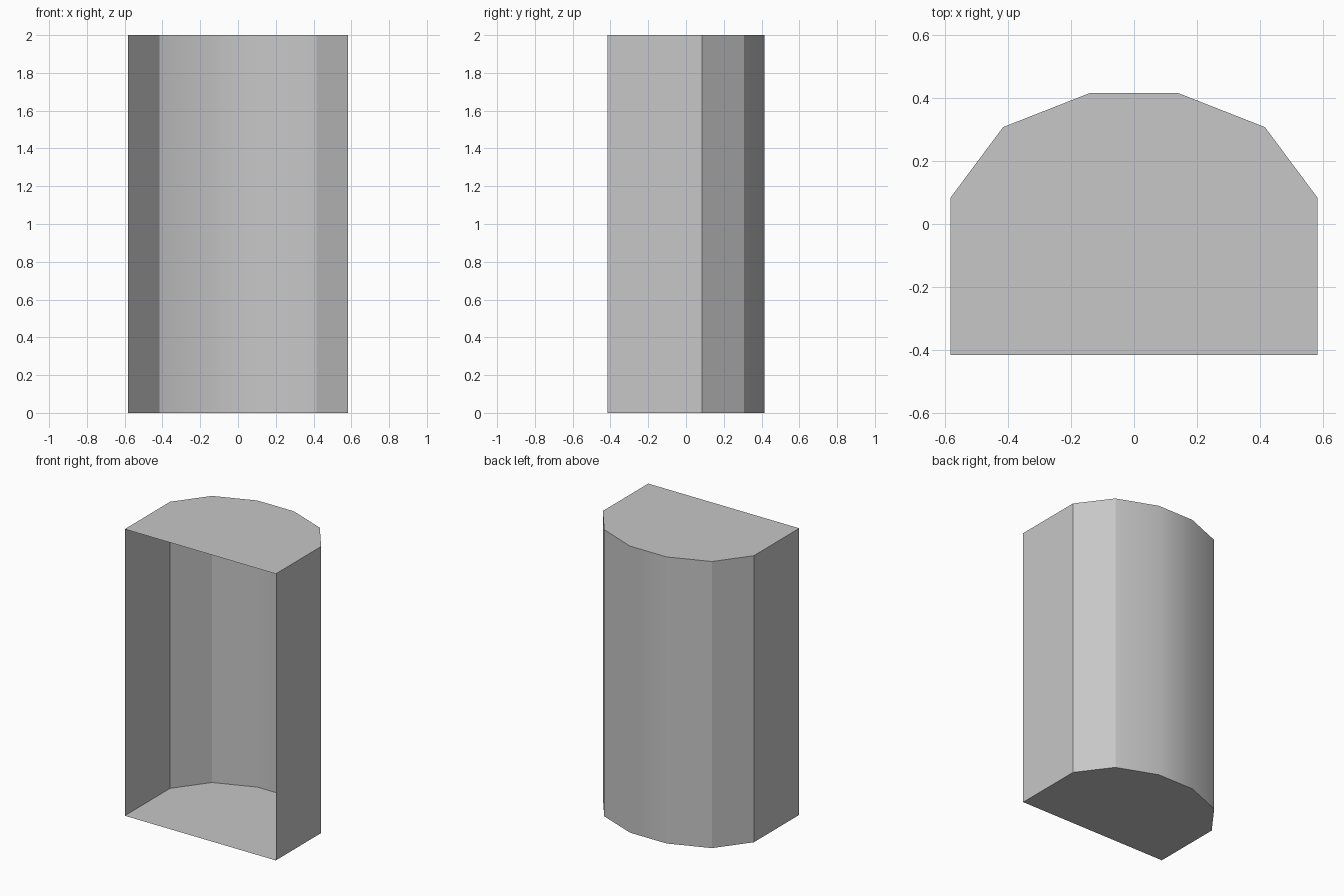
import bpy
import math

cube = bpy.data.objects.get("Cube")
if cube:
    bpy.data.objects.remove(cube, do_unlink=True)

HEIGHT = 2.0
HALF_WIDTH = 0.583

grey = bpy.data.materials.new("light grey")
grey.use_nodes = True
grey.diffuse_color = (0.57, 0.57, 0.57, 1)
grey.node_tree.nodes["Principled BSDF"].inputs["Base Color"].default_value = grey.diffuse_color


def make_object(name, verts, faces):
    mesh = bpy.data.meshes.new(name)
    mesh.from_pydata(verts, [], faces)
    mesh.materials.append(grey)
    obj = bpy.data.objects.new(name, mesh)
    bpy.context.collection.objects.link(obj)
    return obj


# Plan outline, from the right front corner round the back to the left one
half = [(HALF_WIDTH, -0.416), (HALF_WIDTH, 0.084), (0.416, 0.308), (0.141, 0.416)]
outline = half + [(-x, y) for x, y in reversed(half)]
n = len(outline)

# Curved wall, open at the front
wall = make_object(
    "curved_wall",
    [(x, y, z) for z in (0, HEIGHT) for x, y in outline],
    [(i, i + 1, n + i + 1, n + i) for i in range(n - 1)],
)
bpy.ops.object.select_all(action="DESELECT")
wall.select_set(True)
bpy.context.view_layer.objects.active = wall
bpy.ops.object.shade_smooth_by_angle(angle=math.radians(30))

# Floor and roof sheets
make_object("floor", [(x, y, 0) for x, y in outline], [tuple(reversed(range(n)))])
make_object("roof", [(x, y, HEIGHT) for x, y in outline], [tuple(range(n))])


def side_panel(name, side, y, z, width, height):
    """Flat panel lying on the outside of a side wall."""
    x = side * (HALF_WIDTH + 0.001)
    w, h = width / 2, height / 2
    verts = [(x, y - side * w, z - h), (x, y + side * w, z - h),
             (x, y + side * w, z + h), (x, y - side * w, z + h)]
    make_object(name, verts, [(0, 1, 2, 3)])


# Large panels on one side
for name, z in (("lower", 0.252), ("upper", 0.752)):
    side_panel(name + "_large_panel", 1, -0.167, z, 0.278, 0.278)

# One large panel, three small squares and a wide plate on the other side
side_panel("opposite_large_panel", -1, -0.175, 1.52, 0.278, 0.278)
for i, z in enumerate((0.647, 0.837, 1.815)):
    side_panel(f"small_panel_{i + 1}", -1, -0.305, z, 0.139, 0.13)
side_panel("wide_panel", -1, -0.175, 0.377, 0.167, 0.11)
